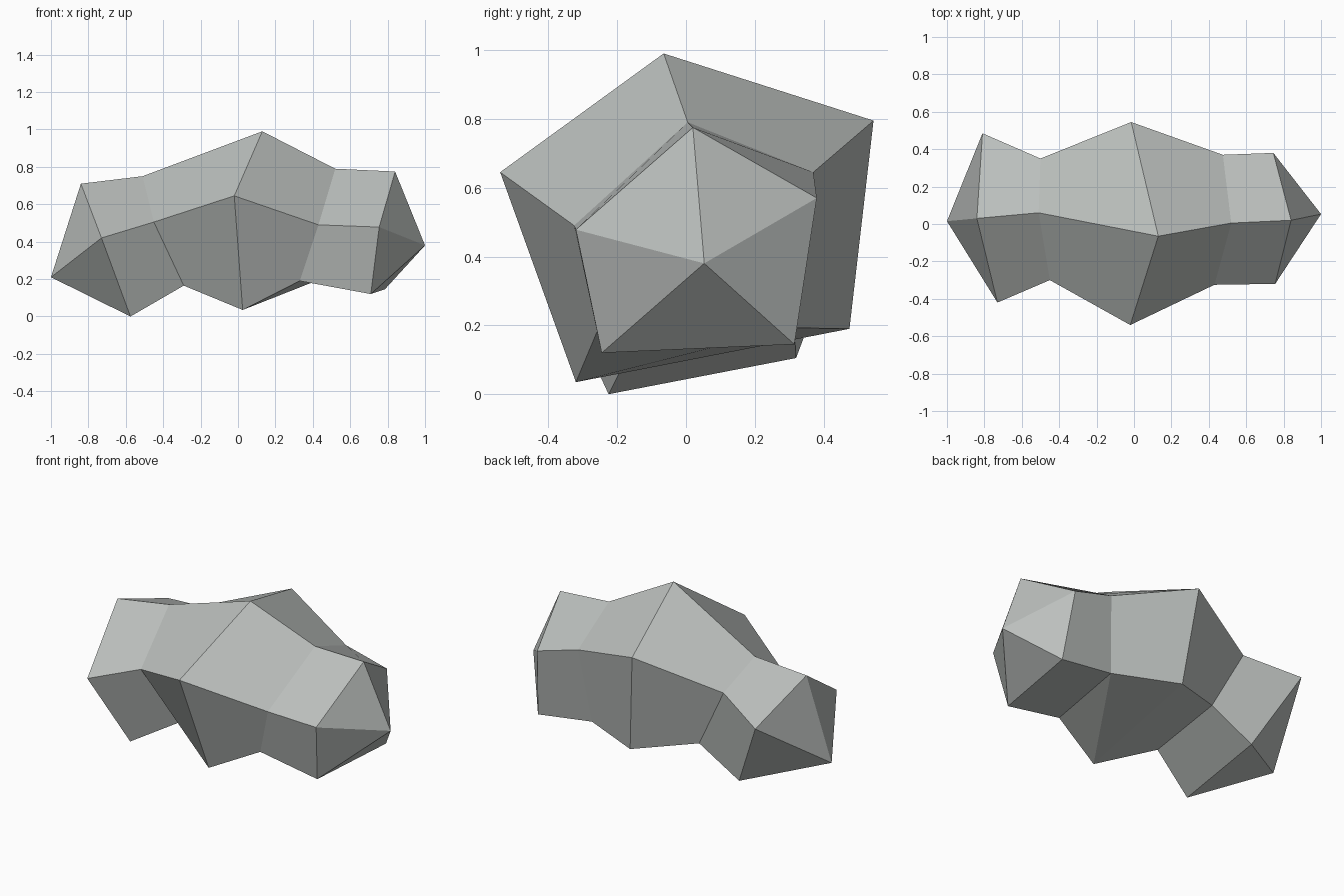
import bpy
import bmesh

if "Cube" in bpy.data.objects:
    bpy.data.objects.remove(bpy.data.objects["Cube"])

# One grey stone colour
stone = bpy.data.materials.new("stone grey")
stone.diffuse_color = (0.50, 0.525, 0.51, 1)
stone.use_nodes = True
stone.node_tree.nodes["Principled BSDF"].inputs["Base Color"].default_value = stone.diffuse_color

# Five irregular pentagon cross-sections, left to right:
# top ridge, front shoulder, front foot, back foot, back shoulder
sections = [
    [(-.84, .03, .71), (-.73, -.42, .42), (-.575, -.225, 0), (-.585, .32, .105), (-.81, .485, .546)],
    [(-.51, .06, .75), (-.45, -.30, .505), (-.29, -.142, .165), (-.307, .31, .257), (-.50, .35, .633)],
    [(.13, -.065, .99), (-.02, -.54, .645), (.025, -.32, .035), (.047, .475, .19), (-.015, .545, .795)],
    [(.52, .005, .79), (.43, -.325, .49), (.33, -.255, .19), (.425, .306, .193), (.475, .37, .645)],
    [(.84, .02, .775), (.755, -.32, .478), (.71, -.245, .12), (.785, .315, .145), (.745, .38, .57)],
]
left_tip, right_tip = (-1, .015, .21), (1, .053, .38)

bm = bmesh.new()
rings = [[bm.verts.new(p) for p in s] for s in sections]

# Walls between neighbouring sections
for a, b in zip(rings, rings[1:]):
    for i in range(5):
        j = (i + 1) % 5
        bm.faces.new((a[i], a[j], b[j], b[i]))

# Underside right of the middle folds along its diagonal
fold = [f for f in bm.faces if all(v in f.verts for v in (rings[2][2], rings[3][3]))]
for f in fold:
    bmesh.utils.face_split(f, rings[2][2], rings[3][3])

# Pointed ends
for ring, tip in ((rings[0], left_tip), (rings[-1], right_tip)):
    t = bm.verts.new(tip)
    for i in range(5):
        bm.faces.new((ring[i], ring[(i + 1) % 5], t))

bmesh.ops.recalc_face_normals(bm, faces=bm.faces)
mesh = bpy.data.meshes.new("rock")
bm.to_mesh(mesh)
bm.free()
mesh.materials.append(stone)
rock = bpy.data.objects.new("rock", mesh)
bpy.context.collection.objects.link(rock)
